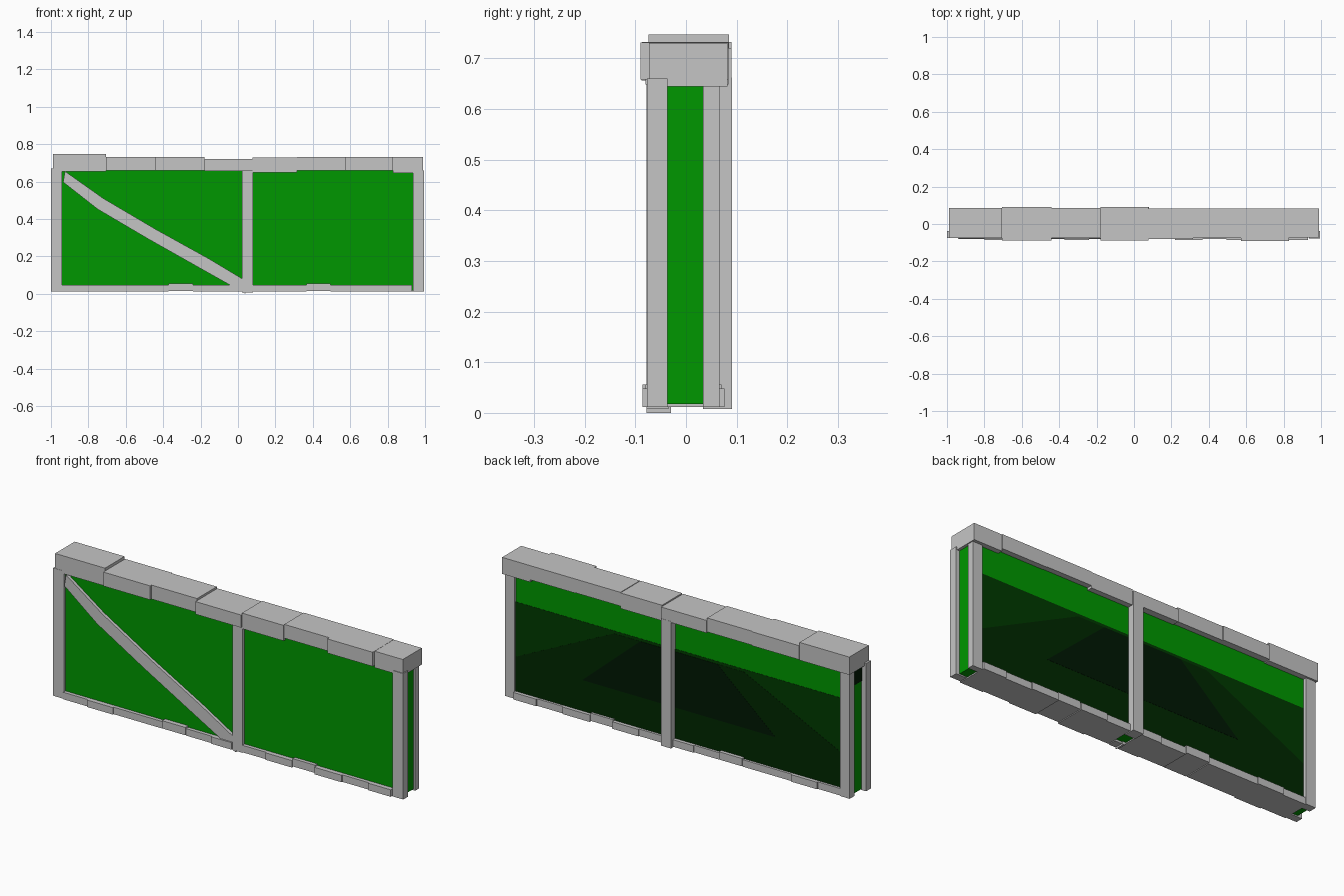
import bpy
import bmesh

cube = bpy.data.objects.get("Cube")
if cube:
    bpy.data.objects.remove(cube, do_unlink=True)


def material(name, rgb):
    m = bpy.data.materials.new(name)
    m.use_nodes = True
    m.diffuse_color = (*rgb, 1)
    m.node_tree.nodes["Principled BSDF"].inputs["Base Color"].default_value = (*rgb, 1)
    return m


GREY = material("stone grey", (0.56, 0.56, 0.56))
GREEN = material("bright green", (0, 0.31, 0))
DARK = material("dark green", (0, 0.042, 0))
DEEP = material("deep green", (0, 0.021, 0))
BLACK = material("blackish green", (0, 0.009, 0.001))


def prism(name, outline, y0, y1, mat):
    """Extrude an outline in the x-z plane from depth y0 to y1."""
    bm = bmesh.new()
    face = bm.faces.new([bm.verts.new((x, y0, z)) for x, z in outline])
    grown = bmesh.ops.extrude_face_region(bm, geom=[face])["geom"]
    moved = [v for v in grown if isinstance(v, bmesh.types.BMVert)]
    bmesh.ops.translate(bm, verts=moved, vec=(0, y1 - y0, 0))
    bmesh.ops.recalc_face_normals(bm, faces=bm.faces)
    mesh = bpy.data.meshes.new(name)
    bm.to_mesh(mesh)
    bm.free()
    mesh.materials.append(mat)
    ob = bpy.data.objects.new(name, mesh)
    bpy.context.collection.objects.link(ob)
    return ob


def box(name, x0, x1, y0, y1, z0, z1, mat=GREY):
    return prism(name, [(x0, z0), (x1, z0), (x1, z1), (x0, z1)], y0, y1, mat)


def symmetric(half):
    """Complete an outline by mirroring its +x half."""
    return half + [(-x, z) for x, z in reversed(half)]


# Wall panel with the darker painted areas on its back and one end
box("wall_panel", -0.975, 0.975, -0.062, 0.056, 0.018, 0.67, GREEN)
box("back_dark_area", -0.95, 0.95, 0.056, 0.057, 0.02, 0.508, DARK)
prism("back_deep_area", symmetric([(0.95, 0.02), (0.95, 0.215), (0.37, 0.494)]),
      0.057, 0.058, DEEP)
prism("back_black_area", symmetric([(0.55, 0.207), (0.22, 0.494)]), 0.058, 0.059, BLACK)
box("end_black_area", -0.977, -0.975, -0.037, 0.034, 0.575, 0.65, BLACK)

# Upright posts
box("front_post_right", -1.0, -0.94, -0.075, -0.037, 0.012, 0.67)
box("front_post_middle", 0.022, 0.08, -0.078, -0.035, 0.008, 0.66)
box("front_post_left", 0.935, 0.995, -0.077, -0.037, 0.012, 0.66)
box("back_post_right", -0.985, -0.93, 0.034, 0.075, 0.012, 0.66)
box("back_post_middle", 0.022, 0.08, 0.034, 0.091, 0.008, 0.662)
box("back_post_left", 0.93, 0.985, 0.034, 0.066, 0.012, 0.66)

# Capping blocks along the top: x from, x to, front, back, bottom, top
caps = [
    (-0.99, -0.706, -0.074, 0.085, 0.655, 0.747),
    (-0.706, -0.44, -0.087, 0.09, 0.66, 0.732),
    (-0.44, -0.18, -0.076, 0.085, 0.66, 0.732),
    (-0.18, 0.078, -0.088, 0.09, 0.656, 0.721),
    (0.078, 0.315, -0.08, 0.084, 0.648, 0.728),
    (0.315, 0.572, -0.074, 0.084, 0.66, 0.731),
    (0.572, 0.83, -0.09, 0.084, 0.658, 0.731),
    (0.83, 0.99, -0.073, 0.082, 0.645, 0.73),
]
for i, c in enumerate(caps):
    box(f"cap_block_{i + 1}", *c)

# Sill blocks along the foot, alternately set forward, some raised
edges = [(-0.94, -0.8), (-0.8, -0.652), (-0.652, -0.372), (-0.372, -0.24),
         (-0.24, -0.095), (-0.095, 0.022), (0.08, 0.218), (0.218, 0.367),
         (0.367, 0.495), (0.495, 0.65), (0.65, 0.8), (0.8, 0.93)]
for i, (x0, x1) in enumerate(edges):
    lift = 0.008 if i in (3, 8) else 0
    shift = 0.006 * (i % 2)
    box(f"sill_block_{i + 1}", x0, x1, -0.08 - shift, 0.07 + shift,
        0.012 + lift / 2, 0.048 + lift)

# Slightly bent diagonal brace on the front
upper = [(-0.925, 0.655), (-0.72, 0.51), (-0.44, 0.345), (-0.16, 0.19), (0.04, 0.07)]
lower = [(0.04, 0.0), (-0.2, 0.135), (-0.48, 0.293), (-0.75, 0.452), (-0.935, 0.597)]
prism("diagonal_brace", upper + lower, -0.078, -0.03, GREY)
